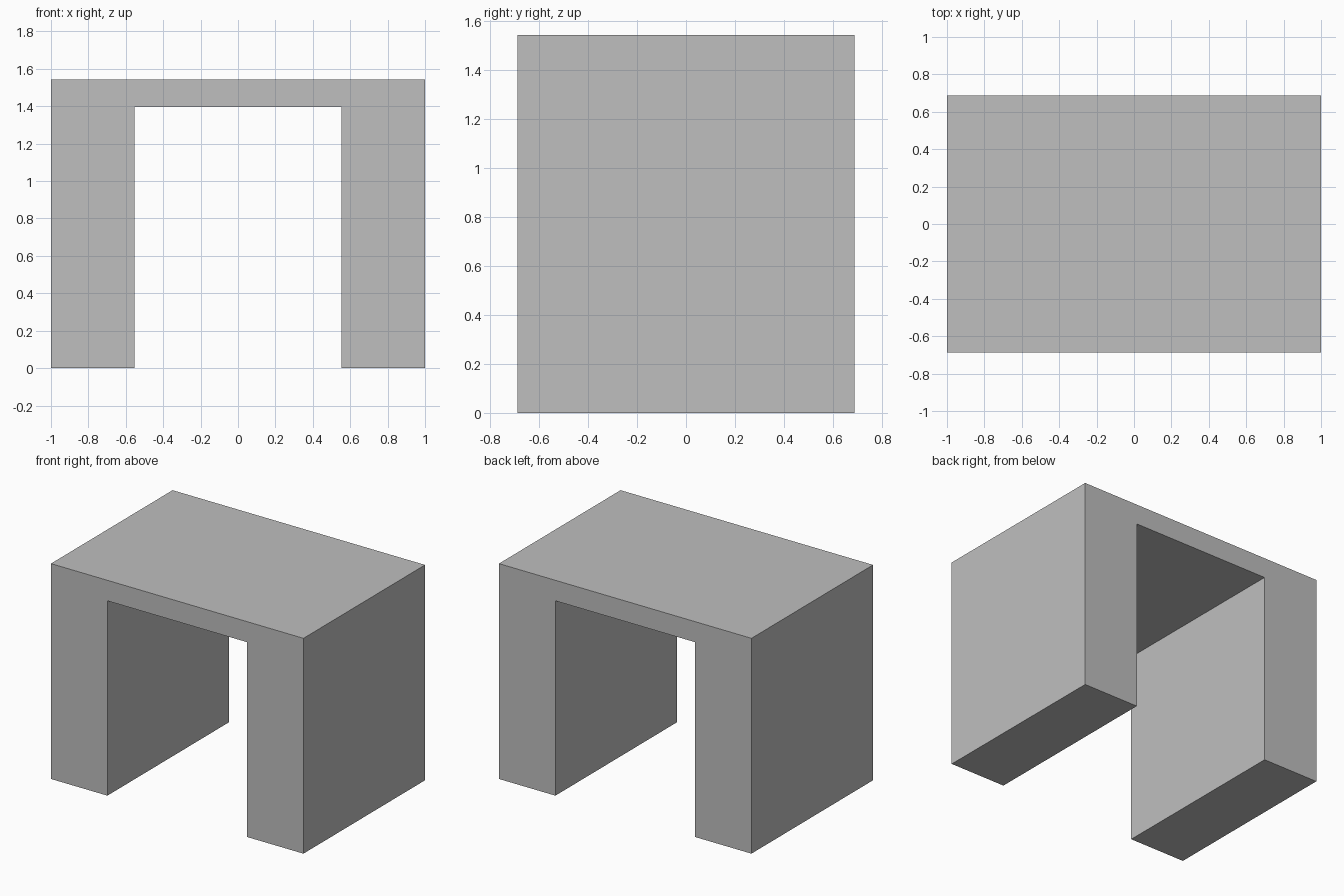
import bpy
import bmesh

cube = bpy.data.objects.get("Cube")
if cube:
    bpy.data.objects.remove(cube, do_unlink=True)

HALF_WIDTH, HALF_DEPTH, HEIGHT = 1.0, 0.688, 1.542
HALF_OPENING, OPENING_HEIGHT = 0.553, 1.395

# Plain grey finish
grey = bpy.data.materials.new("plain_grey")
grey.use_nodes = True
colour = (0.52, 0.52, 0.52, 1.0)
grey.diffuse_color = colour
grey.node_tree.nodes["Principled BSDF"].inputs["Base Color"].default_value = colour

# Arch outline: right half, then its mirror image
half = [(HALF_OPENING, OPENING_HEIGHT), (HALF_OPENING, 0),
        (HALF_WIDTH, 0), (HALF_WIDTH, HEIGHT)]
outline = half + [(-x, z) for x, z in reversed(half)]

# Extrude the outline from front to back into one solid block
bm = bmesh.new()
front = bm.faces.new([bm.verts.new((x, -HALF_DEPTH, z)) for x, z in outline])
result = bmesh.ops.extrude_face_region(bm, geom=[front], use_keep_orig=True)
back_verts = [g for g in result["geom"] if isinstance(g, bmesh.types.BMVert)]
bmesh.ops.translate(bm, verts=back_verts, vec=(0, 2 * HALF_DEPTH, 0))
bmesh.ops.recalc_face_normals(bm, faces=bm.faces)

mesh = bpy.data.meshes.new("arch_block")
bm.to_mesh(mesh)
bm.free()
mesh.materials.append(grey)
bpy.context.collection.objects.link(bpy.data.objects.new("arch_block", mesh))
